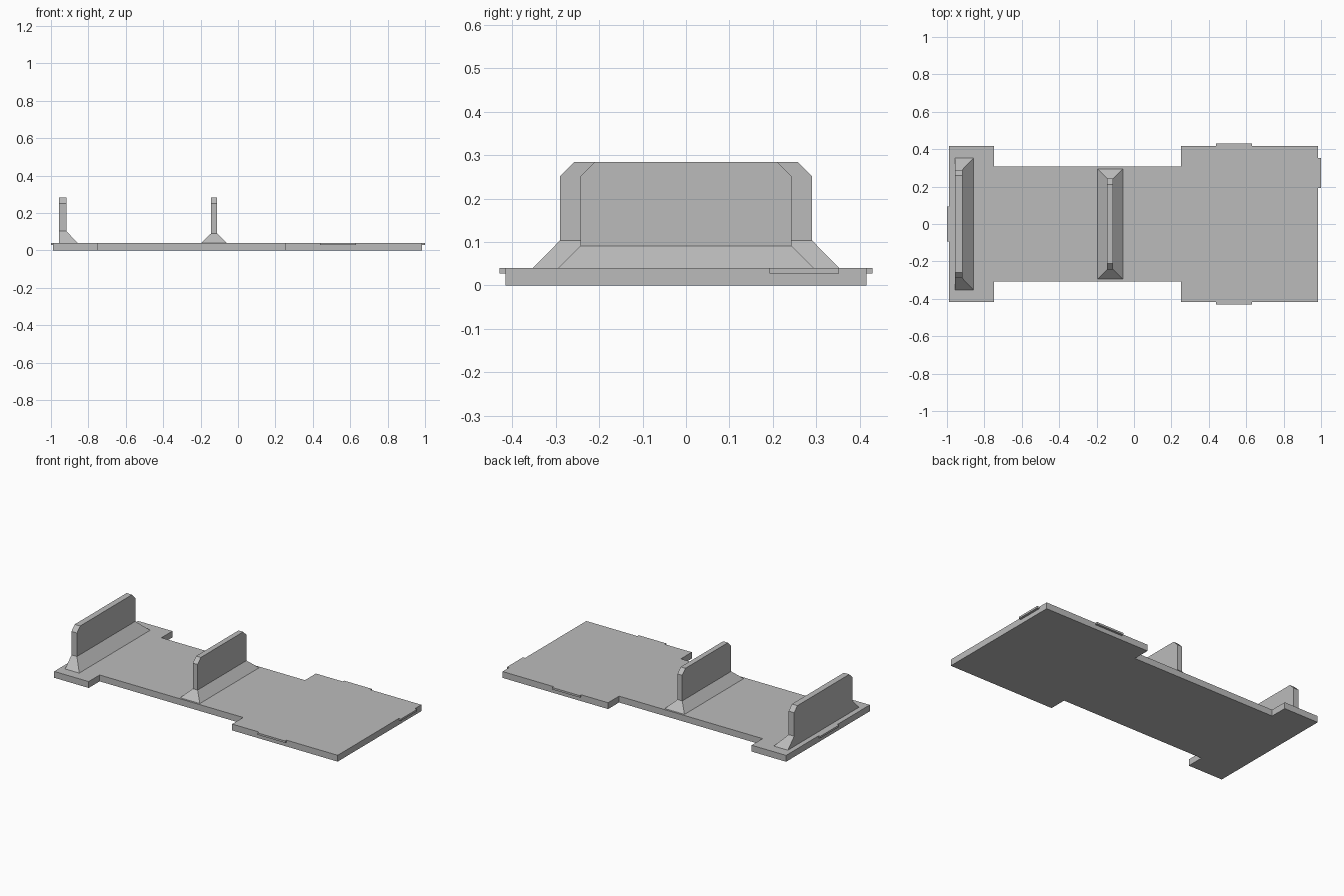
import bpy
import bmesh

cube = bpy.data.objects.get("Cube")
if cube:
    bpy.data.objects.remove(cube, do_unlink=True)

grey = bpy.data.materials.new("plain_grey")
grey.use_nodes = True
grey.diffuse_color = (0.5, 0.5, 0.5, 1)
grey.node_tree.nodes["Principled BSDF"].inputs["Base Color"].default_value = (0.5, 0.5, 0.5, 1)

PLATE_TOP = 0.04
HALF_WIDTH = 0.416
WAIST = 0.307


def loft(name, rings):
    """Solid skinned through matching closed rings, capped at both ends."""
    bm = bmesh.new()
    loops = [[bm.verts.new(p) for p in ring] for ring in rings]
    bm.faces.new(loops[0])
    bm.faces.new(loops[-1])
    for low, high in zip(loops, loops[1:]):
        for i in range(len(low)):
            j = (i + 1) % len(low)
            bm.faces.new((low[i], low[j], high[j], high[i]))
    bmesh.ops.recalc_face_normals(bm, faces=bm.faces)
    mesh = bpy.data.meshes.new(name)
    bm.to_mesh(mesh)
    bm.free()
    mesh.materials.append(grey)
    obj = bpy.data.objects.new(name, mesh)
    bpy.context.collection.objects.link(obj)
    return obj


def rect(x0, x1, y0, y1, z):
    return [(x0, y0, z), (x1, y0, z), (x1, y1, z), (x0, y1, z)]


def box(name, x0, x1, y0, y1, z0, z1):
    return loft(name, [rect(x0, x1, y0, y1, z) for z in (z0, z1)])


def bulkhead(name, foot, wall, foot_half, wall_half, foot_top):
    """Upright wall with a sloped foot and clipped top corners."""
    sections = [(foot, foot_half, PLATE_TOP), (wall, wall_half, foot_top),
                (wall, wall_half, 0.252), (wall, wall_half - 0.032, 0.284)]
    return loft(name, [rect(*xs, -half, half, z) for xs, half, z in sections])


# Base plate with a narrower waist
side = [(-0.988, HALF_WIDTH), (-0.748, HALF_WIDTH), (-0.748, WAIST),
        (0.251, WAIST), (0.251, HALF_WIDTH), (0.985, HALF_WIDTH)]
outline = side + [(x, -y) for x, y in reversed(side)]
loft("base_plate", [[(x, y, z) for x, y in outline] for z in (0, PLATE_TOP)])

# Upright walls
bulkhead("end_wall", (-0.956, -0.858), (-0.956, -0.918), 0.353, 0.29, 0.104)
bulkhead("middle_wall", (-0.196, -0.059), (-0.144, -0.111), 0.295, 0.243, 0.091)

# Thin locating tabs around the rim
TAB_BOTTOM = 0.028
box("front_tab", 0.438, 0.63, -0.43, -HALF_WIDTH, TAB_BOTTOM, PLATE_TOP)
box("back_tab", 0.438, 0.63, HALF_WIDTH, 0.43, TAB_BOTTOM, PLATE_TOP)
box("left_tab", 0.985, 1.0, 0.192, 0.352, TAB_BOTTOM, PLATE_TOP)
box("right_tab", -1.0, -0.988, -0.094, 0.094, TAB_BOTTOM, PLATE_TOP)
